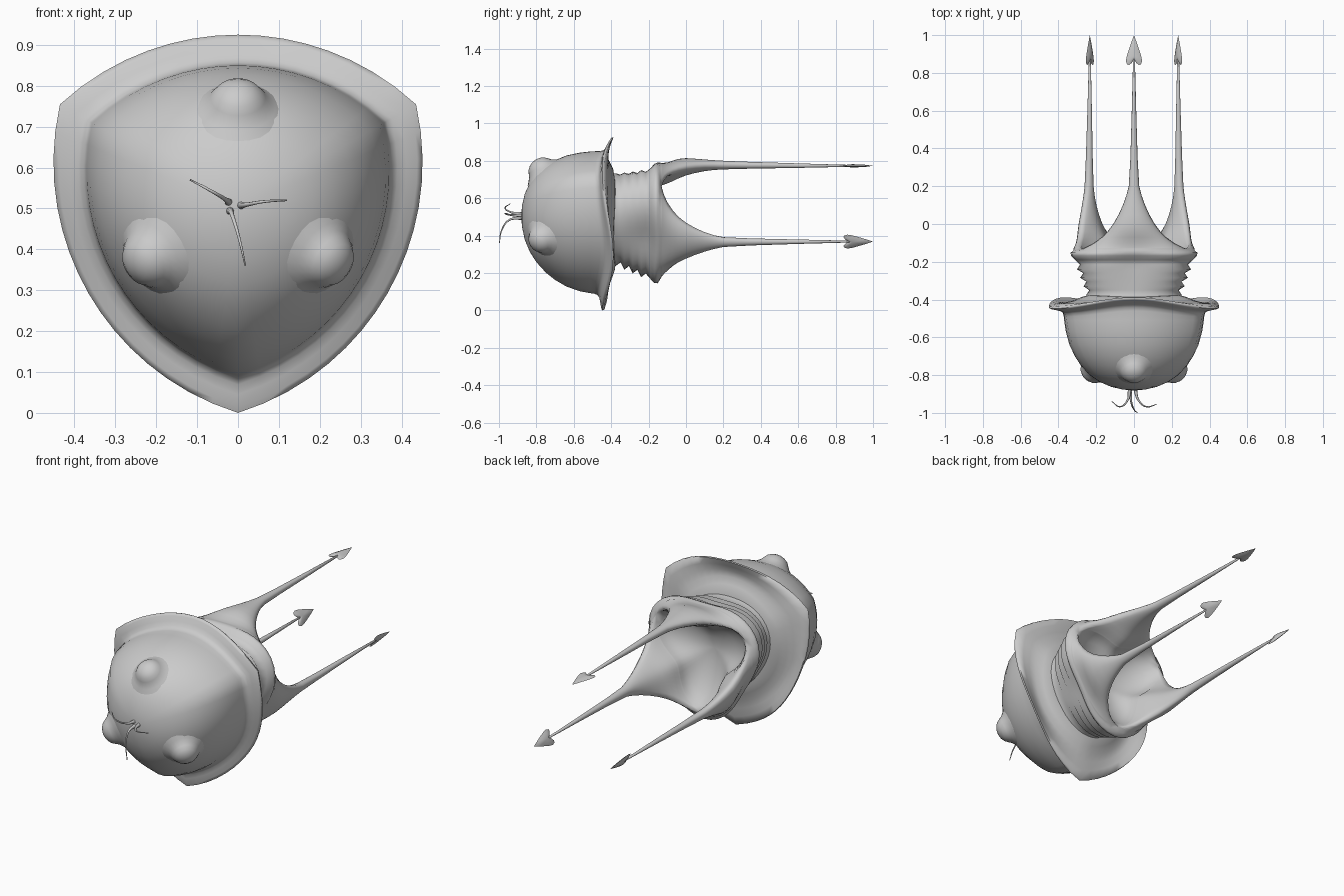
import bpy, bmesh
from math import sin, cos, sqrt, pi, radians
from mathutils import Vector

SEG = 48
STEPS = SEG // 3
AXIS_Z = 0.503
THIRD = 2 * pi / 3
SIDES = ("top", "left", "right")

if "Cube" in bpy.data.objects:
    bpy.data.objects.remove(bpy.data.objects["Cube"])


def polar(r, a, y):
    """Point around the long axis; angle a is measured from straight up."""
    return Vector((r * sin(a), y, AXIS_Z + r * cos(a)))


def soft(rm, rc, a):
    """Blend from the middle of each side to each of the three corners."""
    return rm + (rc - rm) * (1 - cos(3 * a)) / 2


def bowed(rm, rc, a):
    """Radius of a triangle with bowed sides and crisp corners."""
    a = (a + THIRD / 2) % THIRD - THIRD / 2
    d = (rc * rc - rm * rm) / (2 * rm - rc)
    return sqrt((rm + d) ** 2 - (d * sin(a)) ** 2) - d * cos(a)


def ring(shape, ym, yc, rm, rc):
    """Closed ring of points that begins on a corner."""
    angles = [2 * pi * i / SEG - THIRD / 2 for i in range(SEG)]
    return [polar(shape(rm, rc, a), a, soft(ym, yc, a)) for a in angles]


def loft(bm, rings, start=None, end=None):
    """Skin closed rings of points, with optional pole points at the ends."""
    rows = [[bm.verts.new(p) for p in pts] for pts in rings]
    n = len(rows[0])
    for a, b in zip(rows, rows[1:]):
        for i in range(n):
            j = (i + 1) % n
            bm.faces.new((a[i], a[j], b[j], b[i]))
    for pole, row in ((start, rows[0]), (end, rows[-1])):
        if pole is not None:
            v = bm.verts.new(pole)
            for i in range(n):
                bm.faces.new((v, row[i], row[(i + 1) % n]))


def finish(name, bm, angle):
    bmesh.ops.remove_doubles(bm, verts=bm.verts, dist=0.0001)
    bmesh.ops.recalc_face_normals(bm, faces=bm.faces)
    mesh = bpy.data.meshes.new(name)
    bm.to_mesh(mesh)
    bm.free()
    ob = bpy.data.objects.new(name, mesh)
    bpy.context.collection.objects.link(ob)
    bpy.ops.object.select_all(action='DESELECT')
    ob.select_set(True)
    bpy.context.view_layer.objects.active = ob
    bpy.ops.object.shade_smooth_by_angle(angle=radians(angle))


# Domed head: y, side radius, corner radius
dome = [(-.876, .06, .06), (-.862, .12, .125), (-.835, .18, .19),
        (-.8, .23, .245), (-.75, .272, .3), (-.7, .3, .34),
        (-.64, .325, .375), (-.57, .34, .4), (-.51, .347, .411)]
# Filleted flared rim and its hollow back: side y, corner y, side and corner radius
rim = [(-.46, -.49, .349, .414), (-.442, -.474, .353, .42),
       (-.428, -.464, .365, .434), (-.417, -.459, .385, .458),
       (-.404, -.454, .41, .488), (-.397, -.448, .422, .503),
       (-.388, -.436, .42, .498), (-.402, -.422, .388, .45),
       (-.42, -.415, .355, .4), (-.422, -.405, .32, .355),
       (-.405, -.39, .285, .315), (-.39, -.38, .255, .285),
       (-.385, -.375, .22, .24)]
bm = bmesh.new()
rings = [ring(bowed, y, y, rm, rc) for y, rm, rc in dome]
rings += [ring(bowed, *row) for row in rim]
loft(bm, rings, start=(0, -.882, AXIS_Z))
finish("domed_head_and_rim", bm, 80)

# Prong sections: y, half angle, centre radius, half thickness
prong = [(-.13, 60, .225, .06), (-.126, 57, .226, .059), (-.118, 52, .228, .058),
         (-.1, 44.5, .232, .056), (-.07, 36, .243, .055), (-.04, 29.5, .255, .052),
         (0, 23, .265, .046), (.05, 17, .27, .038), (.1, 12.2, .273, .031),
         (.15, 8.5, .274, .026), (.2, 5.8, .274, .023), (.35, 4, .273, .018),
         (.6, 2.5, .271, .012), (.88, 1, .27, .005)]


def prong_half(row, side, turn):
    """Outer (side 1) or inner (side -1) half of a lens shaped section."""
    y, half, mid, thick = row
    pts = []
    for i in range(STEPS + 1):
        u = 2 * i / STEPS - 1
        a = u * radians(half)
        bulge = (1 - u * u) ** (.5 + half / 120)
        pts.append(polar(soft(mid, .315, a) + side * thick * bulge, a + turn, y))
    return pts


def lip(side):
    """Full cup ring where the three prongs start."""
    return [p for k in range(3) for p in prong_half(prong[0], side, k * THIRD)[:-1]]


# Ribbed neck widening into the cup
neck = [(-.42, .23, .25)]
for i in range(4):
    t = i / 3
    y = -.375 + .045 * i
    neck += [(y, .23 + .012 * t, .265 + .06 * t),
             (y + .025, .223 + .012 * t, .246 + .06 * t)]
neck += [(-.19, .253, .335), (-.168, .28, .357), (-.152, .287, .358),
         (-.14, .287, .34)]
bm = bmesh.new()
loft(bm, [ring(soft, y, y, rm, rc) for y, rm, rc in neck] + [lip(1)])

# Bowl inside the cup
bowl = [(-.15, .163, .285), (-.185, .145, .24), (-.22, .11, .165), (-.242, .06, .08)]
loft(bm, [lip(-1)] + [ring(soft, y, y, rm, rc) for y, rm, rc in bowl],
     end=(0, -.25, AXIS_Z))

# Three tapering prongs
for k in range(3):
    turn = k * THIRD
    sections = [prong_half(row, 1, turn) + prong_half(row, -1, turn)[-2:0:-1]
                for row in prong]
    loft(bm, sections, end=polar(.27, turn, .885))
finish("neck_cup_and_prongs", bm, 120)

# Barbed leaf tips, flat across each prong
outline = [(0, 1), (.015, .96), (.027, .925), (.038, .89), (.043, .863),
           (.037, .846), (.026, .842), (.013, .852), (0, .868)]
outline += [(-x, y) for x, y in outline[-2:0:-1]]
for k, side in enumerate(SIDES):
    turn = k * THIRD
    out = Vector((sin(turn), 0, cos(turn)))
    across = Vector((cos(turn), 0, -sin(turn)))
    hub = polar(.27, turn, 0)

    def place(x, y, h):
        return hub + across * x + out * h + Vector((0, y, 0))

    bm = bmesh.new()
    edge = [place(x, y, 0) for x, y in outline]
    inner = [[place(x * .6, .89 + (y - .89) * .6, h) for x, y in outline]
             for h in (-.006, .006)]
    loft(bm, [inner[0], edge, inner[1]],
         start=place(0, .89, -.009), end=place(0, .89, .009))
    finish(side + "_prong_tip", bm, 40)

# Round knobs with a soft skirt that blends into the dome
knob = [(.112, -.022), (.092, -.006), (.077, .007), (.067, .022),
        (.054, .04), (.036, .052), (.018, .058)]
for k, side in enumerate(SIDES):
    turn = k * THIRD
    up = Vector((1.2 * sin(turn), -1, 1.2 * cos(turn))).normalized()
    e1 = Vector((cos(turn), 0, -sin(turn)))
    e2 = up.cross(e1)
    base = polar(.25, turn, -.775)
    rings = []
    for r, h in knob:
        rings.append([base + up * h + (e1 * cos(a) + e2 * sin(a)) * r
                      for a in (2 * pi * i / 24 for i in range(24))])
    bm = bmesh.new()
    loft(bm, rings, end=base + up * .06)
    finish(side + "_knob", bm, 60)

# Curling feelers at the nose
feelers = {
    "right_feeler": [(-.022, -.87, .515), (-.035, -.935, .525),
                     (-.075, -.967, .548), (-.117, -.94, .57)],
    "left_feeler": [(.005, -.87, .507), (.025, -.935, .51),
                    (.065, -.967, .517), (.12, -.955, .52)],
    "lower_feeler": [(-.02, -.87, .495), (-.014, -.945, .483),
                     (.002, -.985, .43), (.018, -.998, .36)],
}
for name, pts in feelers.items():
    curve = bpy.data.curves.new(name, 'CURVE')
    curve.dimensions = '3D'
    curve.bevel_depth = .01
    curve.bevel_resolution = 2
    curve.use_fill_caps = True
    spline = curve.splines.new('BEZIER')
    spline.bezier_points.add(len(pts) - 1)
    for bp, p, r in zip(spline.bezier_points, pts, (1, .5, .35, .2)):
        bp.co = p
        bp.radius = r
        bp.handle_left_type = bp.handle_right_type = 'AUTO'
    ob = bpy.data.objects.new(name, curve)
    bpy.context.collection.objects.link(ob)
